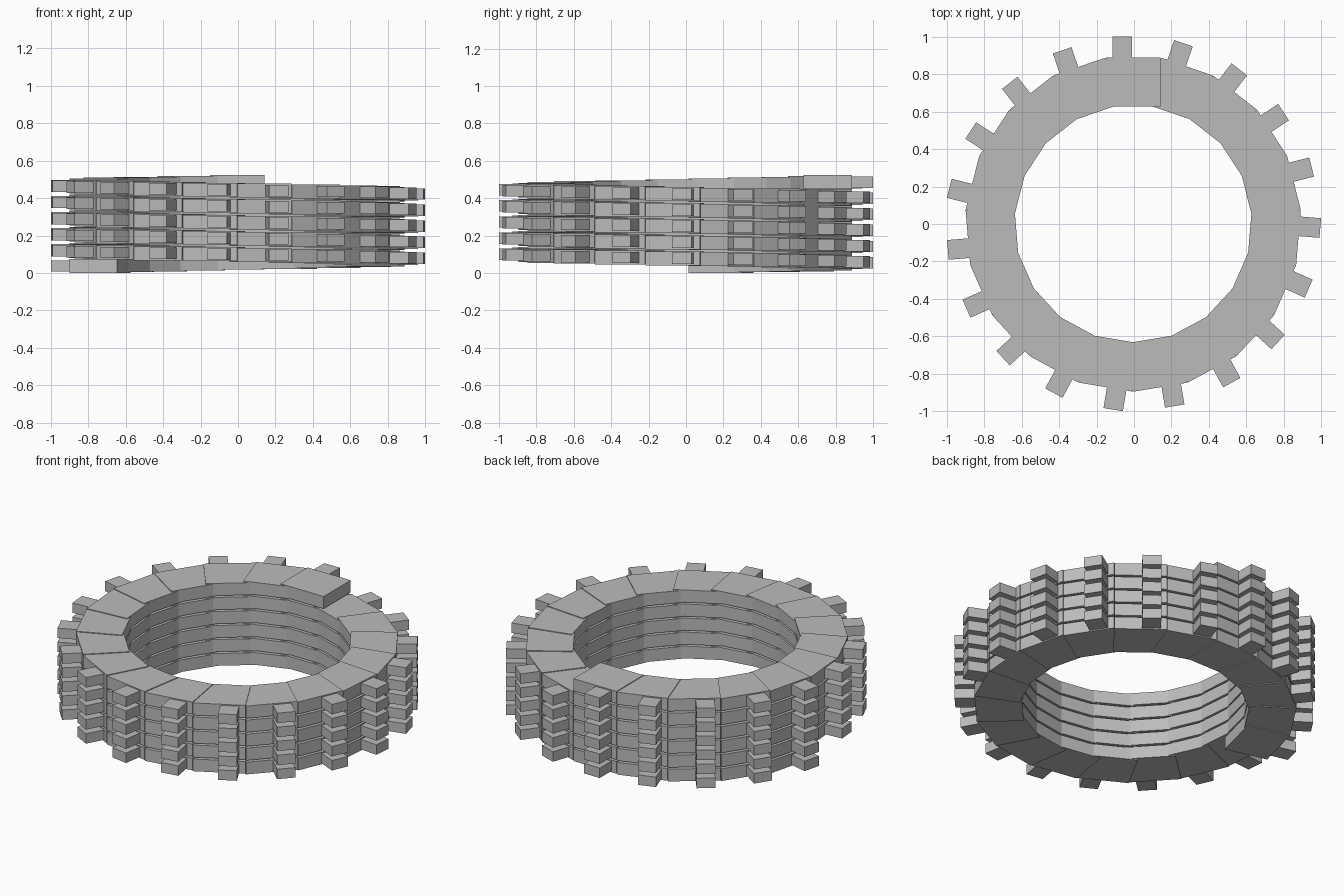
import bpy
import bmesh
from math import radians
from mathutils import Matrix, Vector

old = bpy.data.objects.get("Cube")
if old:
    bpy.data.objects.remove(old, do_unlink=True)

# Layout of the helix
PER_TURN = 19
COUNT = 100
STEP_ANGLE = radians(360 / PER_TURN)
BLOCK_HEIGHT = 0.075
TOTAL_HEIGHT = 0.523
RISE = (TOTAL_HEIGHT - BLOCK_HEIGHT) / (COUNT - 1)
CENTRE = Vector((-0.0045, 0.0025, 0))

grey = bpy.data.materials.new("plain_grey")
grey.use_nodes = True
grey.diffuse_color = (0.5, 0.5, 0.5, 1)
grey.node_tree.nodes["Principled BSDF"].inputs["Base Color"].default_value = (0.5, 0.5, 0.5, 1)


def helix_of_boxes(name, low, high):
    """Repeat one box (x tangent, y outward) down the helix from its top end."""
    low, high = Vector(low), Vector(high)
    box = Matrix.Translation((low + high) / 2) @ Matrix.Diagonal((*(high - low), 1))
    bm = bmesh.new()
    for i in range(COUNT):
        height = Vector((0, 0, (COUNT - 1 - i) * RISE))
        place = Matrix.Translation(CENTRE + height) @ Matrix.Rotation(i * STEP_ANGLE, 4, "Z")
        bmesh.ops.create_cube(bm, size=1, matrix=place @ box)
    mesh = bpy.data.meshes.new(name)
    bm.to_mesh(mesh)
    bm.free()
    mesh.materials.append(grey)
    obj = bpy.data.objects.new(name, mesh)
    bpy.context.collection.objects.link(obj)
    return obj


# Overlapping flat blocks that form the coiled band
helix_of_boxes("coil_band", (-0.146, 0.625, 0), (0.146, 0.886, BLOCK_HEIGHT))

# One outward tooth on each block, set off towards its lower end
helix_of_boxes("coil_teeth", (-0.111, 0.86, 0.007), (-0.006, 0.998, 0.068))
